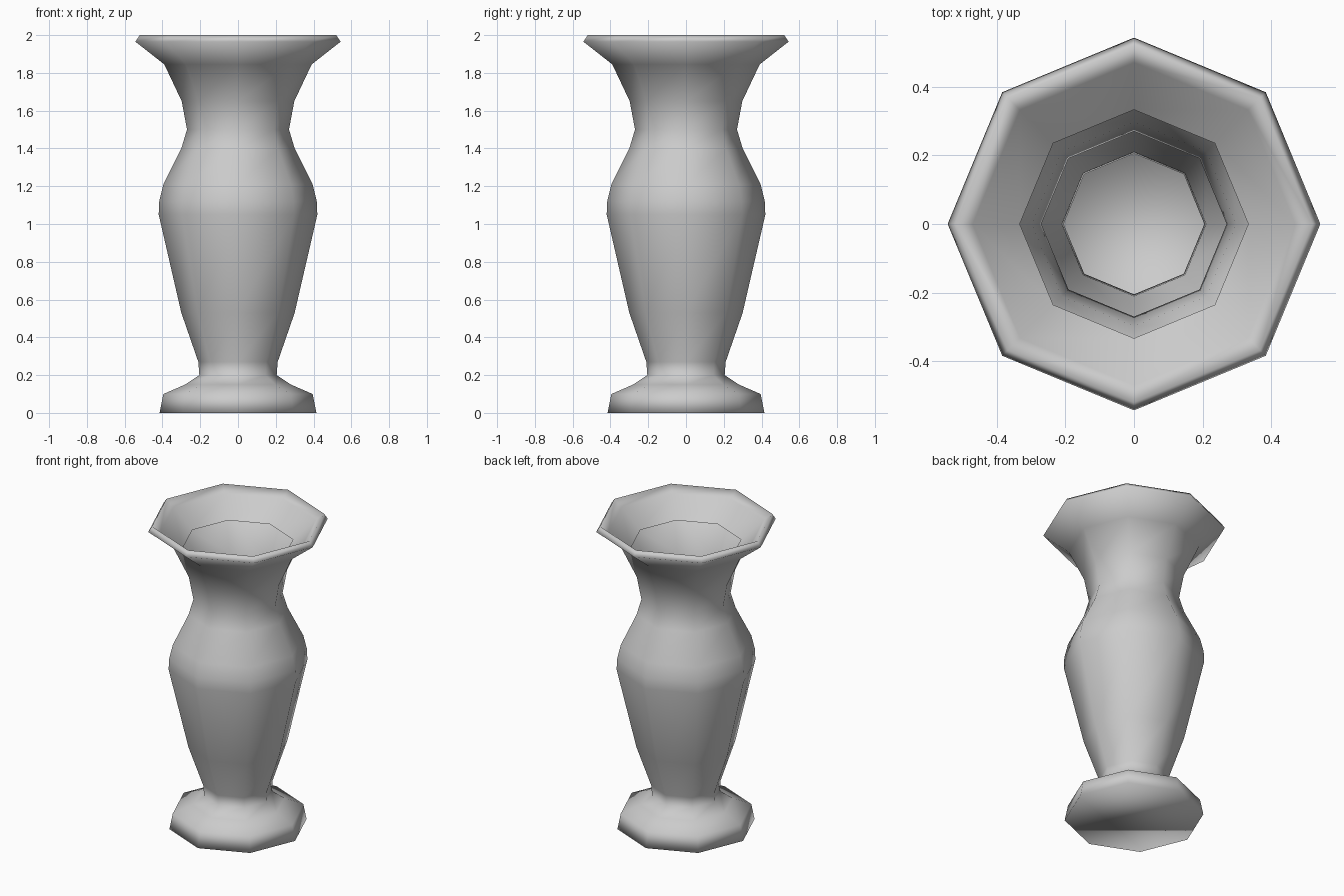
import bpy, bmesh
from math import sin, cos, tau

if "Cube" in bpy.data.objects:
    bpy.data.objects.remove(bpy.data.objects["Cube"])

SIDES = 8
# Outer profile (radius, height) from foot to rim, then the inner lip
PROFILE = [(.415, 0), (.395, .10), (.28, .15), (.205, .20), (.21, .27),
           (.30, .53), (.42, 1.05), (.417, 1.12), (.395, 1.21),
           (.30, 1.40), (.27, 1.50), (.298, 1.65), (.39, 1.845),
           (.543, 1.965), (.52, 2.0), (.47, 1.96), (.333, 1.845)]

bm = bmesh.new()
rings = [[bm.verts.new((r * cos(tau * i / SIDES), r * sin(tau * i / SIDES), z))
          for i in range(SIDES)] for r, z in PROFILE]

# Thin lathed wall
for a, b in zip(rings, rings[1:]):
    for i in range(SIDES):
        j = (i + 1) % SIDES
        bm.faces.new((a[i], a[j], b[j], b[i]))

# Flat underside
bm.faces.new(rings[0][::-1])

for f in bm.faces:
    f.smooth = True
mesh = bpy.data.meshes.new("vase")
bm.to_mesh(mesh)
bm.free()
vase = bpy.data.objects.new("vase", mesh)
bpy.context.collection.objects.link(vase)
